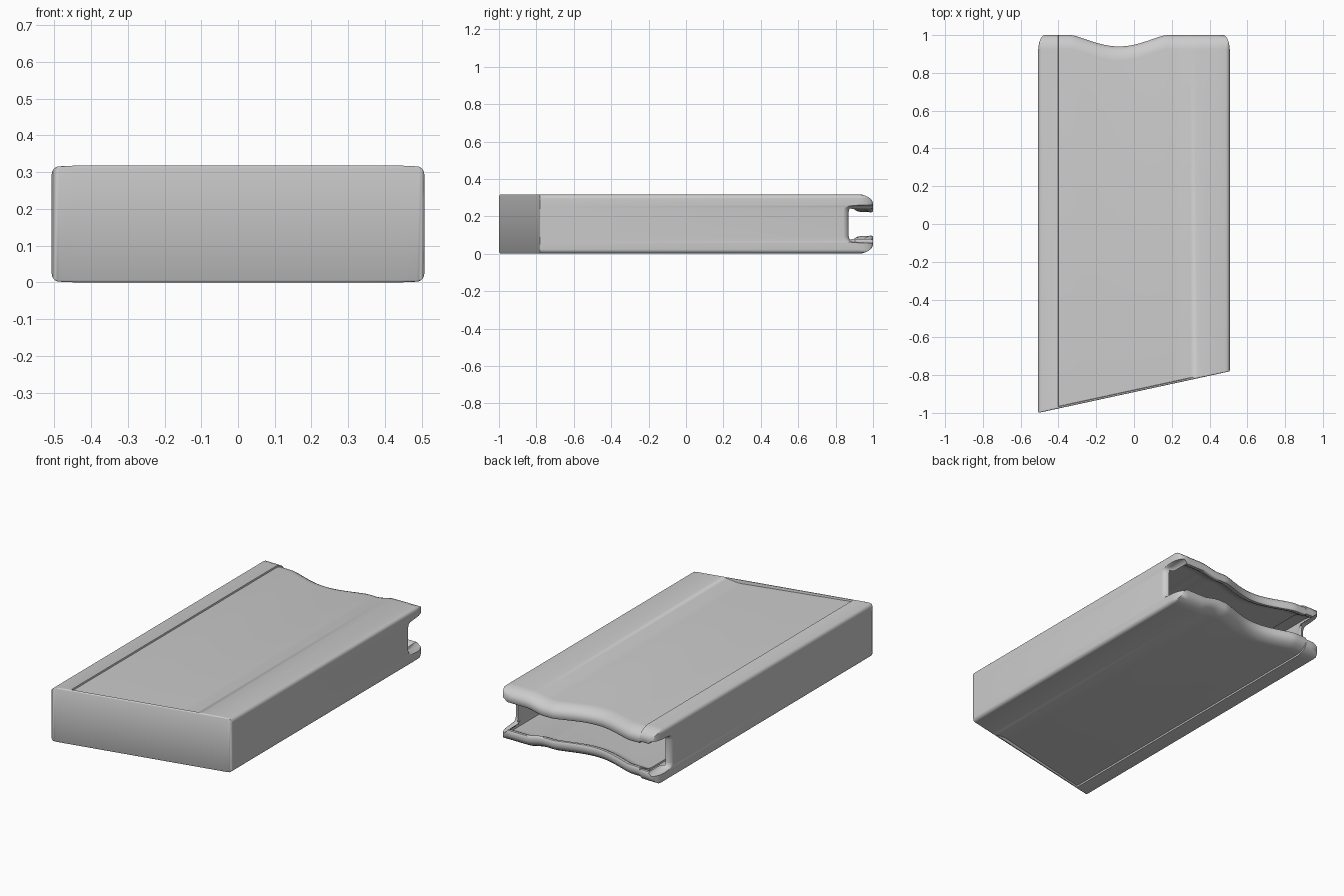
import bpy, bmesh, math

if "Cube" in bpy.data.objects:
    bpy.data.objects.remove(bpy.data.objects["Cube"])

HALF_W, HEIGHT = 0.507, 0.318


# Front end is slanted in plan
def y_front(x):
    return -1 + 0.22 * (x + HALF_W) / (2 * HALF_W)


# Back edge: finger scoop in the broad faces, square notch in the side walls
def y_back(x, z):
    if abs(x) > 0.5:
        if z < 0.242:
            return 0.87
        if z < 0.252:
            return 0.875
        if z < 0.259:
            return 0.895
    u = (x + 0.08) / 0.25
    return 1 - (0.06 * math.cos(u * math.pi / 2) ** 1.25 if abs(u) < 1 else 0)


# Upper half of the cross-section, right to left: (x, z, recess depth)
def corner(sign):
    r = 0.022
    side = [(sign * HALF_W, z, 0) for z in (0.225, 0.245, 0.255, 0.26)]
    arc = [(sign * (HALF_W - r + r * math.cos(a)), HEIGHT - 0.002 - r + r * math.sin(a), 0)
           for a in [math.radians(18 * i) for i in range(6)]]
    return side + arc


half = corner(1) + [(0.44, HEIGHT, 0), (0.34, HEIGHT, 0)]
for i in range(1, 7):                        # soft slope into the recessed panel
    t = i / 6
    half.append((0.34 - 0.12 * t, HEIGHT, 0.019 * t * t * (3 - 2 * t)))
half += [(0.22 - 0.62 * i / 40, HEIGHT, 0.019 - 0.009 * i / 40) for i in range(1, 41)]
half += [(-0.402, HEIGHT, 0.001), (-0.44, HEIGHT, 0.0)] + corner(-1)[::-1]


def ring(bm, place, inset, recess=1.0):
    """One closed loop; place(x, z) gives y, inset pulls the loop inwards."""
    up, low = [], []
    for x, z, rec in half:
        drop = rec * recess
        notch = abs(x) > 0.5 and z < 0.25
        side = min(inset * 0.65, 0.03) if notch else inset * 0.65
        zz = z if notch else min(z - drop, HEIGHT - drop - inset)
        xx = max(-HALF_W + side, min(HALF_W - side, x))
        y = place(x, z, xx)
        up.append(bm.verts.new((xx, y, zz)))
        low.append(bm.verts.new((xx, y, HEIGHT - zz)))
    return up + low[::-1]


def front(off):
    return lambda x, z, xx: y_front(xx) + off


# The side notch gets a tighter edge than the curled lip
def back(off):
    def place(x, z, xx):
        y = y_back(x, z)
        return y - off * (0.4 if y < 0.9 else 1)
    return place


bm = bmesh.new()
# Closed front end with a thin full-height rim
rings = [ring(bm, front(o), d, r) for o, d, r in
         [(0, 0.006, 0), (0.002, 0.002, 0), (0.006, 0, 0), (0.01, 0, 0), (0.012, 0, 1)]]
# Outer skin, curled lip at the open end, then inner skin
rings += [ring(bm, back(o), d) for o, d in
          [(0.075, 0), (0.055, 0.003), (0.035, 0.01), (0.017, 0.021), (0.005, 0.034),
           (0, 0.048), (0, 0.07), (0.005, 0.077), (0.018, 0.078), (0.035, 0.07),
           (0.055, 0.055), (0.085, 0.042), (0.11, 0.038)]]
rings.append(ring(bm, front(0.045), 0.038))

n = len(rings[0])
for a, b in zip(rings, rings[1:]):
    for i in range(n):
        j = (i + 1) % n
        bm.faces.new((a[i], a[j], b[j], b[i]))
for loop in (rings[0], rings[-1]):           # end walls as upright strips
    for i in range(n // 2 - 1):
        bm.faces.new((loop[i], loop[i + 1], loop[n - 2 - i], loop[n - 1 - i]))

bmesh.ops.remove_doubles(bm, verts=bm.verts, dist=0.0003)
bmesh.ops.recalc_face_normals(bm, faces=bm.faces)
mesh = bpy.data.meshes.new("sleeve_case")
bm.to_mesh(mesh)
bm.free()
case = bpy.data.objects.new("sleeve_case", mesh)
bpy.context.collection.objects.link(case)
bpy.context.view_layer.objects.active = case
case.select_set(True)
bpy.ops.object.shade_smooth_by_angle(angle=math.radians(50))
